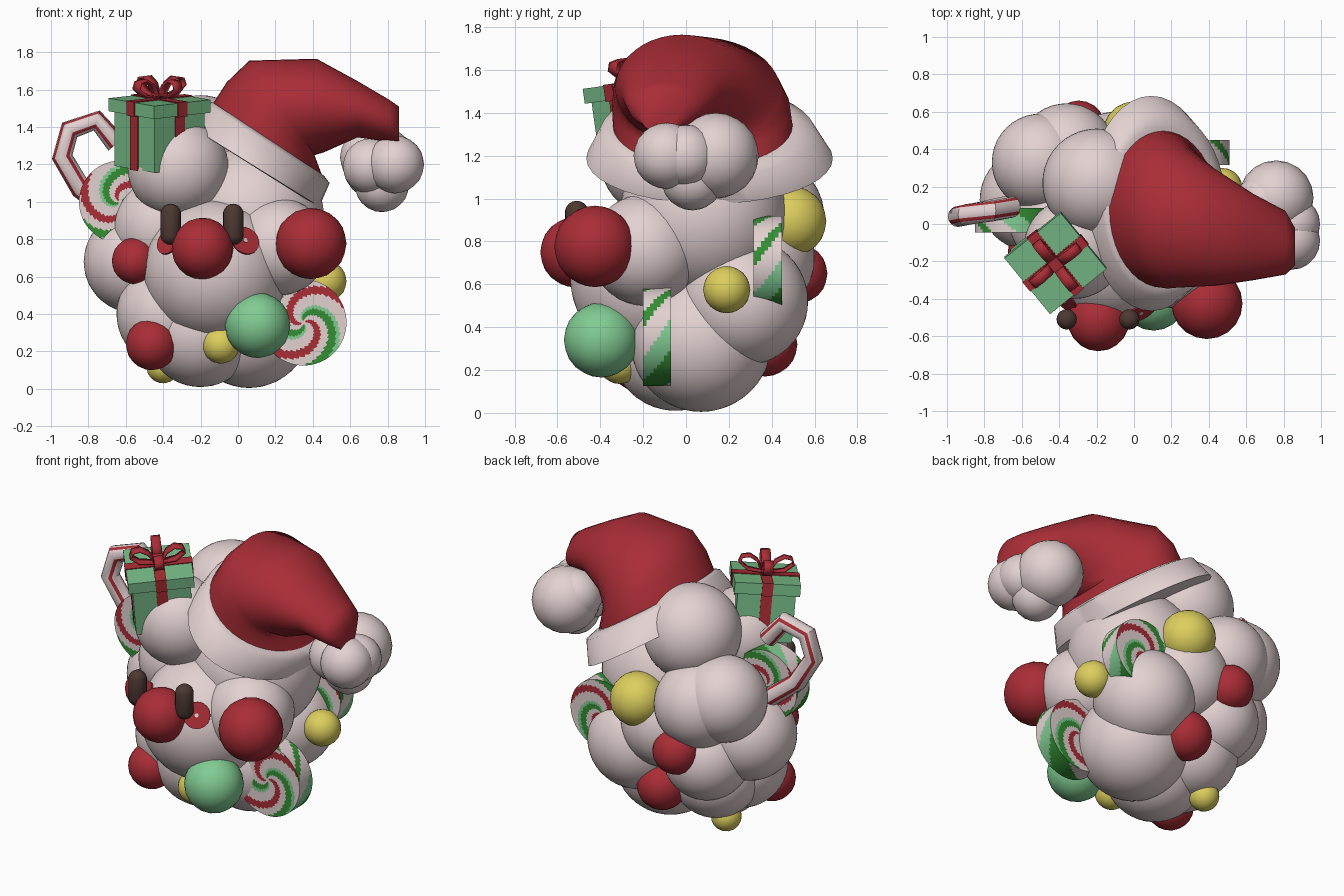
import bpy, bmesh
from math import sin, cos, pi, tau, atan2, radians, sqrt
from mathutils import Vector, Matrix

cube = bpy.data.objects.get("Cube")
if cube:
    bpy.data.objects.remove(cube)


def material(name, rgb):
    m = bpy.data.materials.new(name)
    m.use_nodes = True
    m.diffuse_color = (*rgb, 1)
    m.node_tree.nodes["Principled BSDF"].inputs["Base Color"].default_value = (*rgb, 1)
    return m


WHITE = material("fluffy white", (.77, .64, .64))
RED = material("festive red", (.40, .026, .037))
DARK_GREEN = material("stripe green", (.035, .27, .035))
MINT = material("mint green", (.22, .60, .29))
GIFT_GREEN = material("gift green", (.19, .51, .25))
YELLOW = material("bauble yellow", (.72, .62, .11))
BROWN = material("eye brown", (.075, .04, .032))


def finish(name, bm, mats, angle=None):
    """Turn a bmesh into an object, smooth below the given edge angle."""
    bmesh.ops.recalc_face_normals(bm, faces=bm.faces)
    mesh = bpy.data.meshes.new(name)
    bm.to_mesh(mesh)
    bm.free()
    for m in mats:
        mesh.materials.append(m)
    ob = bpy.data.objects.new(name, mesh)
    bpy.context.collection.objects.link(ob)
    if angle:
        bpy.ops.object.select_all(action='DESELECT')
        ob.select_set(True)
        bpy.context.view_layer.objects.active = ob
        bpy.ops.object.shade_smooth_by_angle(angle=radians(angle))
    return ob


def balls(name, spheres, mat, detail=3):
    bm = bmesh.new()
    for x, y, z, r in spheres:
        bmesh.ops.create_icosphere(bm, subdivisions=detail, radius=r,
                                   matrix=Matrix.Translation((x, y, z)))
    return finish(name, bm, [mat], 60)


def loft(name, rings, mats, rule=None, caps=True, angle=60):
    """Skin closed rings; rule(side, centre) picks the material."""
    bm = bmesh.new()
    loops = [[bm.verts.new(p) for p in ring] for ring in rings]
    n = len(loops[0])
    for a, b in zip(loops, loops[1:]):
        for k in range(n):
            f = bm.faces.new((a[k], a[(k + 1) % n], b[(k + 1) % n], b[k]))
            if rule:
                f.material_index = rule(k, f.calc_center_median())
    if caps:
        bm.faces.new(loops[0])
        bm.faces.new(loops[-1])
    return finish(name, bm, mats, angle)


def box(name, size, centre, mat, frame):
    bm = bmesh.new()
    bmesh.ops.create_cube(bm, size=1, matrix=frame @ Matrix.Translation(centre)
                          @ Matrix.Diagonal((*size, 1)))
    return finish(name, bm, [mat])


# Fluffy body made of overlapping lobes
MUZZLE = (-.12, -.155, .63, .385)
balls("body_lobes", [
    (-.55, .13, .68, .275), (-.32, -.13, 1.18, .27), (-.2, .22, 1.28, .29),
    (-.5, .33, .97, .26), (-.36, .38, .92, .265), (-.36, .3, .55, .26),
    (-.32, .15, .38, .27), (.15, .27, .52, .3), (.06, .07, .335, .33),
    (-.2, -.05, .31, .3), (.22, -.19, .76, .26), (.07, .08, .92, .39),
    (-.1, .32, .72, .28), (-.39, .03, .86, .28), (-.37, -.03, .4, .28)], WHITE, 4)
balls("muzzle", [MUZZLE], WHITE, 4)

# Baubles
balls("nose", [(-.19, -.515, .75, .165)], RED)
balls("red_baubles", [
    (.39, -.425, .777, .19), (-.55, -.15, .685, .125), (-.295, .52, .65, .14),
    (-.09, .37, .32, .15), (-.46, -.22, .24, .14)], RED)
balls("yellow_baubles", [
    (0, .49, .895, .165), (.47, .19, .575, .11), (-.4, .16, .12, .09),
    (-.09, -.31, .235, .1)], YELLOW)
balls("green_bauble", [(.105, -.395, .34, .175)], MINT)

# Eyes: stretched capsules
for side, x in (("right", -.36), ("left", -.025)):
    bm = bmesh.new()
    bmesh.ops.create_uvsphere(bm, u_segments=20, v_segments=9, radius=.055)
    for v in bm.verts:
        v.co.z += .055 if v.co.z > 0 else -.055
    bmesh.ops.translate(bm, verts=bm.verts, vec=(x, -.51, .88))
    finish(side + "_eye", bm, [BROWN], 60)

# Blush plates lying on the muzzle
mx, my, mz, mr = MUZZLE
for side, x in (("right", -.365), ("left", .035)):
    z = .79
    y = my - sqrt(mr ** 2 - (x - mx) ** 2 - (z - mz) ** 2)
    normal = (Vector((x, y, z)) - Vector((mx, my, mz))).normalized()
    turn = normal.to_track_quat('Z', 'Y').to_matrix().to_4x4()
    for part, r, lift, mat in (("blush", .08, .006, RED), ("blush_dot", .012, .009, WHITE)):
        bm = bmesh.new()
        bmesh.ops.create_cone(bm, cap_ends=True, segments=24, radius1=r, radius2=r, depth=.009,
                              matrix=Matrix.Translation(Vector((x, y, z)) + normal * lift) @ turn)
        finish(side + "_" + part, bm, [mat])


# Peppermint discs: swirled faces, red-free slanting stripes round the rim
STRIPES = [0, 1, 1, 2, 0, 0, 0, 3, 3, 0]
RIM_STRIPES = [0, 1, 1, 1, 2, 2, 0, 0, 1, 0]


def mint_disc(name, cx, cy, cz, radius, phase):
    half, seg = .066, 144
    steps = [i / 20 for i in range(1, 21)]
    profile = [(s, -half) for s in steps] + [(1, y * half / 4) for y in range(-3, 4)]
    profile += [(s, half) for s in reversed(steps)]
    rings = [[(cx + radius * s * cos(tau * k / seg), cy + y, cz + radius * s * sin(tau * k / seg))
              for k in range(seg)] for s, y in profile]

    def swirl(k, c):
        d = Vector((c.x - cx, c.z - cz))
        y = c.y - cy
        turn = atan2(d.y, d.x) / pi + d.length / radius + phase
        if abs(y) < half * .99:
            return RIM_STRIPES[int((turn - y * 2) % 1 * len(RIM_STRIPES))]
        return STRIPES[int(turn % 1 * len(STRIPES))]
    loft(name, rings, [WHITE, DARK_GREEN, MINT, RED], swirl, angle=40)


mint_disc("front_peppermint", .35, -.135, .355, .23, -.39)
mint_disc("back_peppermint", .29, .382, .7, .22, -.3)
mint_disc("side_peppermint", -.63, .02, 1.0, .22, -.02)

# Candy cane: faceted hook with lengthwise red stripes
path = [Vector(p) for p in ((-.65, .09, 1.31), (-.755, .07, 1.435), (-.9, .05, 1.385),
                            (-.94, .04, 1.24), (-.84, .06, 1.07), (-.66, .1, .93))]
rings = []
for i, p in enumerate(path):
    t = path[min(i + 1, len(path) - 1)] - path[max(i - 1, 0)]
    n = Vector((t.z, 0, -t.x)).normalized()
    rings.append([p + (n * cos(tau * k / 16) + Vector((0, 1, 0)) * sin(tau * k / 16)) * .056
                  for k in range(16)])
loft("candy_cane", rings, [WHITE, RED], lambda k, c: int(k % 4 == 2), angle=35)


# Hat: oval sections given by upper and lower points, middle y and half width
def section(hx, hz, lx, lz, y, w, n=40):
    c, d = Vector(((hx + lx) / 2, y, (hz + lz) / 2)), Vector((hx - lx, 0, hz - lz)) / 2
    return [c + d * cos(tau * k / n) + Vector((0, w, 0)) * sin(tau * k / n) for k in range(n)]


loft("hat_cone", [
    section(-.15, 1.50, .45, 1.14, .08, .42),
    section(-.06, 1.64, .42, 1.22, .07, .415),
    section(.06, 1.755, .41, 1.25, .05, .39),
    section(.42, 1.765, .46, 1.265, -.02, .31),
    section(.64, 1.645, .64, 1.345, -.07, .23),
    section(.81, 1.545, .81, 1.32, -.1, .17),
    section(.86, 1.51, .86, 1.305, -.12, .1)], [RED])
loft("hat_brim", [
    section(-.22, 1.38, .40, .99, .11, .52),
    section(-.25, 1.40, .435, .975, .11, .575),
    section(-.165, 1.525, .49, 1.10, .1, .5),
    section(-.14, 1.535, .46, 1.14, .085, .43)], [WHITE])
balls("hat_pompom", [
    (.76, .14, 1.2, .2), (.85, 0, 1.2, .145), (.71, -.03, 1.19, .15),
    (.84, -.09, 1.2, .155), (.77, .03, 1.09, .145), (.7, .12, 1.24, .155)], WHITE)

# Gift box, leaning forward a little; its frame starts on top of the lid
frame = (Matrix.Translation((-.42, -.212, 1.55)) @ Matrix.Rotation(radians(8), 4, 'X')
         @ Matrix.Rotation(radians(39), 4, 'Z'))
for part, side, high, z in (("lid", .388, .07, -.035), ("box", .342, .31, -.21)):
    box("gift_" + part, (side, side, high), (0, 0, z), GIFT_GREEN, frame)
    wide = side + .012
    box(part + "_ribbon_a", (.065, wide, high + .01), (0, 0, z), RED, frame)
    box(part + "_ribbon_b", (wide, .065, high + .01), (0, 0, z), RED, frame)

# Bow: four ribbon loops and a knot
loop = ((.01, .01), (.05, .085), (.1, .115), (.15, .105), (.165, .065), (.11, .02))
for i in range(4):
    spin = frame @ Matrix.Rotation(i * pi / 2, 4, 'Z')
    ob = loft("bow_loop", [[spin @ Vector((r, w, z)) for r, z in loop] for w in (-.028, .028)],
              [RED], caps=False, angle=50)
    ob.modifiers.new("thickness", 'SOLIDIFY').thickness = .012
box("bow_knot", (.06, .06, .05), (0, 0, .025), RED, frame)
